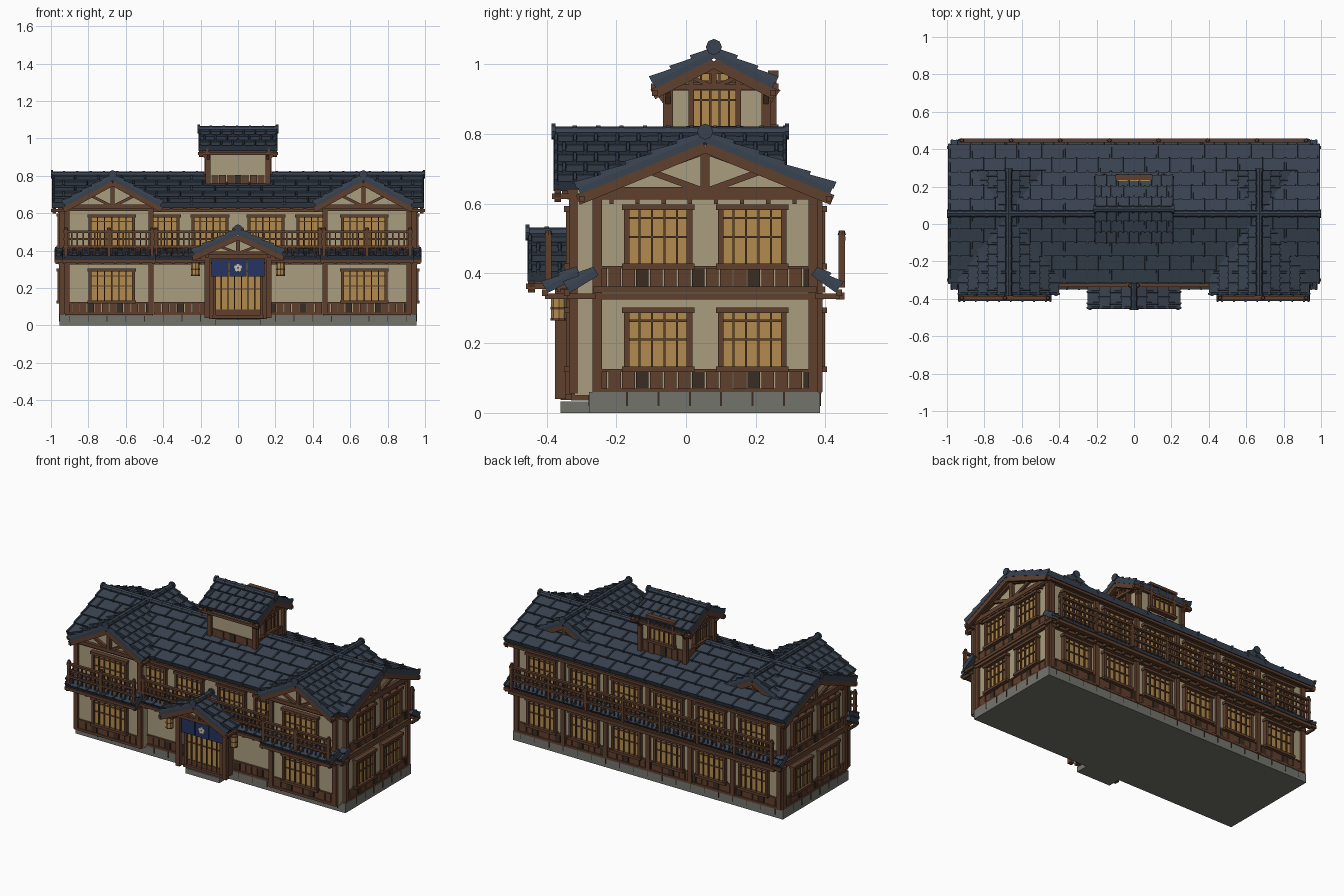
import bpy, bmesh, math
from mathutils import Vector as V, Matrix

if "Cube" in bpy.data.objects:
    bpy.data.objects.remove(bpy.data.objects["Cube"])

COL = {'cream': (.40, .335, .21), 'wood': (.115, .05, .026), 'dark': (.042, .026, .016),
       'tile': (.04, .055, .08), 'gold': (.45, .26, .075), 'stone': (.17, .175, .15),
       'cloth': (.018, .034, .12), 'petal': (.6, .55, .42)}
B = {}

def bm_for(name, mat):
    return B.setdefault((name, mat), bmesh.new())

def solid(name, mat, pts):
    bm = bm_for(name, mat)
    v = [bm.verts.new(p) for p in pts]
    for f in ((3, 2, 1, 0), (4, 5, 6, 7), (0, 1, 5, 4), (1, 2, 6, 5), (2, 3, 7, 6), (3, 0, 4, 7)):
        bm.faces.new([v[i] for i in f])

def box(name, mat, x0, x1, y0, y1, z0, z1):
    solid(name, mat, [(x, y, z) for z in (z0, z1) for x, y in ((x0, y0), (x1, y0), (x1, y1), (x0, y1))])

def beam(name, mat, p, q, w, h):
    p, q = V(p), V(q)
    d = (q - p).normalized()
    s = d.cross(V((0, 0, 1)))
    s = s.normalized() if s.length > .01 else V((1, 0, 0))
    u = s.cross(d)
    solid(name, mat, [c + s * a * w / 2 + u * b * h / 2 for c in (p, q)
                      for a, b in ((-1, -1), (1, -1), (1, 1), (-1, 1))])

def rod(name, mat, p, q, r, r2=None, n=8):
    p, q = V(p), V(q)
    m = Matrix.Translation((p + q) / 2) @ (q - p).to_track_quat('Z', 'Y').to_matrix().to_4x4()
    bmesh.ops.create_cone(bm_for(name, mat), cap_ends=True, segments=n, radius1=r,
                          radius2=r if r2 is None else r2, depth=(q - p).length, matrix=m)

def fbox(name, mat, F, u0, u1, z0, z1, d0, d1):
    # box on a wall face F = (axis, position, outward sign)
    ax, pos, s = F
    a, b = sorted((pos + s * d0, pos + s * d1))
    box(name, mat, *((u0, u1, a, b) if ax == 'y' else (a, b, u0, u1)), z0, z1)

def window(F, c, w, z0, z1, nv=4, name='window'):
    a, b = c - w / 2, c + w / 2
    fbox(name + '_pane', 'gold', F, a, b, z0, z1, -.005, .008)
    for u in (a, b):
        fbox(name + '_frame', 'wood', F, u - .008, u + .008, z0 - .008, z1 + .008, 0, .024)
    for z in (z0, z1):
        fbox(name + '_frame', 'wood', F, a - .014, b + .014, z - .008, z + .008, 0, .03)
    for i in range(nv):
        u = a + w * (i + 1) / (nv + 1)
        fbox(name + '_lattice', 'wood', F, u - .003, u + .003, z0, z1, 0, .017)
    for t in (.5, .82):
        z = z0 + (z1 - z0) * t
        fbox(name + '_lattice', 'wood', F, a, b, z - .003, z + .003, 0, .014)

def wainscot(F, u0, u1, z0, z1):
    n = max(1, round((u1 - u0) / .04))
    w = (u1 - u0) / n
    for i in range(n):
        fbox('wainscot', 'dark' if i % 4 == 3 else 'wood', F, u0 + i * w + .002, u0 + (i + 1) * w - .002,
             z0, z1, -.003, .006 + .004 * (i % 2))

def wall_trim(F, u0, u1, posts):
    for u in posts:
        fbox('wall_post', 'wood', F, u - .014, u + .014, .06, .64, -.01, .016)
    for z0, z1, d in ((.055, .07, .014), (.118, .126, .012), (.325, .342, .02), (.345, .363, .024),
                      (.415, .422, .012), (.612, .64, .02)):
        fbox('wall_beam', 'wood', F, u0, u1, z0, z1, -.01, d)
    wainscot(F, u0, u1, .07, .118)
    wainscot(F, u0, u1, .363, .415)

def slope(name, P, A, D, n, tw):
    # roof slab with overlapping courses of tiles and raised joint ribs
    P, A, D = V(P), V(A), V(D)
    N = A.cross(D).normalized()
    N = N if N.z > 0 else -N
    quad = lambda a0, a1, s0, s1, h0, h1: [P + A * a0 + D * s0 + N * h0, P + A * a1 + D * s0 + N * h0,
                                           P + A * a1 + D * s1 + N * h1, P + A * a0 + D * s1 + N * h1]
    solid(name + '_deck', 'tile', quad(0, 1, 0, 1, -.018, -.018) + quad(0, 1, 0, 1, 0, 0))
    k = max(1, round(A.length / tw))
    g = .0015 / A.length
    r = .007 / A.length
    for i in range(n):
        s0, s1 = i / n, (i + 1) / n
        e = sorted({0, 1} | {(j + .5 * (i % 2)) / k for j in range(k + 1) if j + .5 * (i % 2) < k})
        for a0, a1 in zip(e, e[1:]):
            solid(name + '_tiles', 'tile', quad(a0 + g, a1 - g, s0, s1, -.002, -.002)
                  + quad(a0 + g, a1 - g, s0, s1, .003, .014))
        for a in e:
            a = min(max(a, r), 1 - r)
            solid(name + '_tile_ribs', 'tile', quad(a - r, a + r, s0, s1 + .01, 0, 0)
                  + quad(a - r * .6, a + r * .6, s0, s1 + .01, .011, .021))

def at(axis, c, a, o, z):
    return V((a, c + o, z)) if axis == 'x' else V((c + o, a, z))

def gable_roof(name, axis, c, a0, a1, half, zr, ze, n, tw):
    p = lambda a, o, z: at(axis, c, a, o, z)
    for s in (-1, 1):
        slope(name, p(a0, 0, zr), p(a1, 0, zr) - p(a0, 0, zr), p(a0, s * half, ze) - p(a0, 0, zr), n, tw)
        for a in (a0 + .012, a1 - .012):   # bargeboards
            beam(name + '_bargeboard', 'wood', p(a, 0, zr - .034), p(a, s * half, ze - .034), .02, .03)
        for t in (.97,):                   # eave purlin
            beam(name + '_purlin', 'wood', p(a0 - .004, s * half * t, ze - .03), p(a1 + .004, s * half * t, ze - .03), .016, .016)
    k = max(2, round((a1 - a0) / .07))
    for i in range(k):                     # ridge cap in overlapping lengths
        b0, b1 = (a0 + (a1 - a0) * (i + j) / k for j in (0, 1))
        rod(name + '_ridge', 'tile', p(b0, 0, zr + .01), p(b1 - .01, 0, zr + .01), .017)
        rod(name + '_ridge', 'tile', p(b1 - .012, 0, zr + .01), p(b1, 0, zr + .01), .02)
    for a, e in ((a0, -.006), (a1, .006)):
        rod(name + '_ridge_end', 'tile', p(a - e, 0, zr + .012), p(a + e, 0, zr + .012), .023)

def gable_fill(name, axis, c, a0, a1, half, z0, z1):
    solid(name, 'cream', [at(axis, c, a, o, z) for o1, z in ((half, z0), (.003, z1))
                          for a, o in ((a0, -o1), (a1, -o1), (a1, o1), (a0, o1))])

def truss(name, axis, c, a, half, z0, z1, w=.022):
    p = lambda o, z: at(axis, c, a, o, z)
    beam(name, 'wood', p(-half, z0), p(half, z0), w, w)
    beam(name, 'wood', p(0, z0), p(0, z1), w, w)
    for s in (-1, 1):
        beam(name, 'wood', p(0, z1), p(s * half, z0), w, w)
        beam(name, 'wood', p(0, z0), p(s * half * .5, (z0 + z1) / 2), w * .8, w * .7)

def railing(y, x0, x1):
    for z, w in ((.5, .02), (.462, .01), (.42, .014)):
        beam('balcony_rail', 'wood', (x0 - .012, y, z), (x1 + .012, y, z), w, .012)
    n = max(2, round((x1 - x0) / .03))
    for i in range(n + 1):
        x = x0 + (x1 - x0) * i / n
        beam('balcony_baluster', 'wood', (x, y, .38), (x, y, .5), .007, .007)
    m = max(1, round((x1 - x0) / .28))
    for i in range(m + 1):
        x = x0 + (x1 - x0) * i / m
        beam('balcony_post', 'wood', (x, y, .36), (x, y, .512), .018, .018)
        rod('balcony_post_cap', 'wood', (x, y, .51), (x, y, .524), .012, .008)

def skirt(x0, x1, y0, y1):
    # tiled pent roof between the floors with rafters beneath
    slope('skirt_roof', (x0, y0, .41), (x1 - x0, 0, 0), (0, y1 - y0, -.05), 2, .065)
    beam('skirt_fascia', 'wood', (x0, y1, .345), (x1, y1, .345), .016, .018)
    n = round((x1 - x0) / .07)
    for i in range(n + 1):
        x = x0 + .012 + (x1 - x0 - .024) * i / n
        beam('skirt_rafter', 'wood', (x, y0, .335), (x, y1, .335), .014, .016)

# stone base and plaster walls
box('stone_base', 'stone', -.955, .955, -.278, .385, 0, .06)
for i in range(-9, 10):
    for y in (-.279, .386):
        box('base_joint', 'dark', i * .1 - .002, i * .1 + .002, y - .001, y + .001, .02, .06)
for i in range(6):
    for s in (-1, 1):
        box('base_joint', 'dark', s * .956 - .001, s * .956 + .001, -.17 + i * .09 - .002, -.166 + i * .09, .02, .06)
box('main_wall', 'cream', -.94, .94, -.265, .375, .055, .645)

FRONT, BACK = ('y', -.265, -1), ('y', .375, 1)
wall_trim(FRONT, -.45, .45, ())
for x in (-.15, .15, -.41, .41):
    window(FRONT, x, .18, .42, .585)
wall_trim(BACK, -.94, .94, [-.93, -.6, -.3, 0, .3, .6, .93])
for i in range(6):
    for z0, z1 in ((.125, .295), (.42, .585)):
        window(BACK, -.75 + .3 * i, .19, z0, z1)

for s in (-1, 1):
    # end walls with gable truss
    F = ('x', s * .94, s)
    wall_trim(F, -.265, .375, (-.255, .365))
    for y in (-.08, .19):
        for z0, z1 in ((.125, .295), (.42, .59)):
            window(F, y, .18, z0, z1)
    for i in range(8):
        fbox('eave_block', 'wood', F, -.22 + i * .075, -.208 + i * .075, .6, .614, 0, .022)
    truss('end_truss', 'x', .055, s * .95, .33, .635, .755, .026)
    # front wings
    c = s * .69
    box('wing_wall', 'cream', c - .235, c + .235, -.32, -.26, .05, .645)
    W = ('y', -.32, -1)
    wall_trim(W, c - .235, c + .235, (c - .225, c + .225))
    for z0, z1 in ((.125, .295), (.42, .585)):
        window(W, s * .675, .23, z0, z1, 5)
    gable_fill('wing_gable', 'y', s * .67, -.335, .265, .235, .635, .765)
    truss('wing_truss', 'y', s * .67, -.345, .24, .635, .755)
    truss('rear_vent_truss', 'y', s * .67, .27, .22, .65, .765, .018)
    gable_roof('wing_roof', 'y', s * .67, -.38, .29, .262, .795, .652, 5, .062)
    skirt(c - .25, c + .25, -.31, -.405)
    railing(-.395, c - .23, c + .23)
    railing(-.328, *sorted((s * .02, s * .44)))

# main roof and rafter ends
gable_fill('main_gable', 'x', .055, -.945, .945, .325, .635, .768)
gable_roof('main_roof', 'x', .055, -.995, .995, .365, .795, .645, 5, .125)
for i in range(27):
    x = -.93 + 1.86 * i / 26
    for y0, y1 in ((-.26, -.3), (.37, .41)):
        beam('eave_rafter', 'wood', (x, y0, .632), (x, y1, .618), .014, .016)
skirt(-.98, .98, -.26, -.342)
skirt(-.98, .98, .37, .44)
railing(.447, -.92, .92)
box('balcony_beam', 'wood', -.94, .94, .43, .455, .325, .345)

# entrance porch
P = ('y', -.33, -1)
box('porch_wall', 'wood', -.155, .155, -.33, -.26, .035, .39)
window(P, 0, .25, .045, .345, 6, 'door')
fbox('door_panel', 'wood', P, -.125, .125, .045, .085, 0, .012)
box('entrance_step', 'stone', -.12, .12, -.36, -.27, 0, .032)
for i in range(3):
    box('door_curtain', 'cloth', -.142 + i * .096, -.05 + i * .096, -.366, -.36, .26, .356)
for i in range(5):
    a = math.radians(90 + 72 * i)
    q = V((.013 * math.cos(a), -.366, .308 + .013 * math.sin(a)))
    rod('curtain_flower', 'petal', q, q + V((0, -.003, 0)), .009)
for s in (-1, 1):
    box('porch_post', 'wood', s * .165 - .014, s * .165 + .014, -.376, -.345, .04, .4)
    beam('porch_side_beam', 'wood', (s * .165, -.44, .375), (s * .165, -.26, .375), .022, .024)
    beam('lantern_arm', 'wood', (s * .16, -.365, .352), (s * .245, -.365, .352), .01, .01)
    rod('lantern', 'gold', (s * .228, -.365, .272), (s * .228, -.365, .33), .022)
    for z in (.265, .297, .33):
        rod('lantern_band', 'wood', (s * .228, -.365, z), (s * .228, -.365, z + .007), .0235)
beam('porch_lintel', 'wood', (-.2, -.362, .365), (.2, -.362, .365), .03, .022)
gable_fill('porch_gable', 'y', 0, -.395, -.27, .2, .385, .475)
truss('porch_truss', 'y', 0, -.405, .21, .385, .465, .02)
gable_roof('porch_roof', 'y', 0, -.455, -.27, .242, .505, .393, 4, .06)

# roof tower
box('tower_wall', 'cream', -.155, .155, -.05, .225, .68, .955)
gable_fill('tower_gable', 'x', .08, -.157, .157, .15, .93, 1.01)
for s in (-1, 1):
    F = ('x', s * .155, s)
    window(F, .083, .135, .815, .98, 4, 'tower_window')
    wainscot(F, -.04, .215, .72, .8)
    truss('tower_truss', 'x', .08, s * .175, .15, .935, 1.0, .016)
    for y, t in ((-.052, -1), (.23, 1)):
        box('tower_post', 'wood', s * .16 - .014, s * .16 + .014, y - .014, y + .014, .7, .95)
        beam('tower_brace', 'wood', (s * .16, y, .88), (s * .16, y + t * .035, .93), .014, .014)
        beam('tower_brace', 'wood', (s * .16, y, .88), (s * .2, y, .93), .014, .014)
    beam('tower_beam', 'wood', (s * .165, -.1, .935), (s * .165, .265, .935), .018, .02)
for y in (-.058, .235):
    beam('tower_beam', 'wood', (-.2, y, .935), (.2, y, .935), .018, .02)
wainscot(('y', -.05, -1), -.145, .145, .74, .805)
wainscot(('y', .225, 1), -.145, .145, .71, .805)
window(('y', .235, 1), 0, .17, .82, .975, 4, 'tower_window')
gable_roof('tower_roof', 'x', .08, -.21, .21, .175, 1.038, .948, 3, .06)

# turn every part into an object
mats = {}
for k, c in COL.items():
    mats[k] = bpy.data.materials.new(k)
    mats[k].diffuse_color = (*c, 1)
for (name, mat), bm in B.items():
    bmesh.ops.recalc_face_normals(bm, faces=bm.faces)
    me = bpy.data.meshes.new(name)
    bm.to_mesh(me)
    bm.free()
    me.materials.append(mats[mat])
    bpy.context.collection.objects.link(bpy.data.objects.new(name, me))

for m in bpy.data.materials:
    if m.users and not m.is_grease_pencil:
        m.use_nodes = True
        m.node_tree.nodes["Principled BSDF"].inputs["Base Color"].default_value = m.diffuse_color
